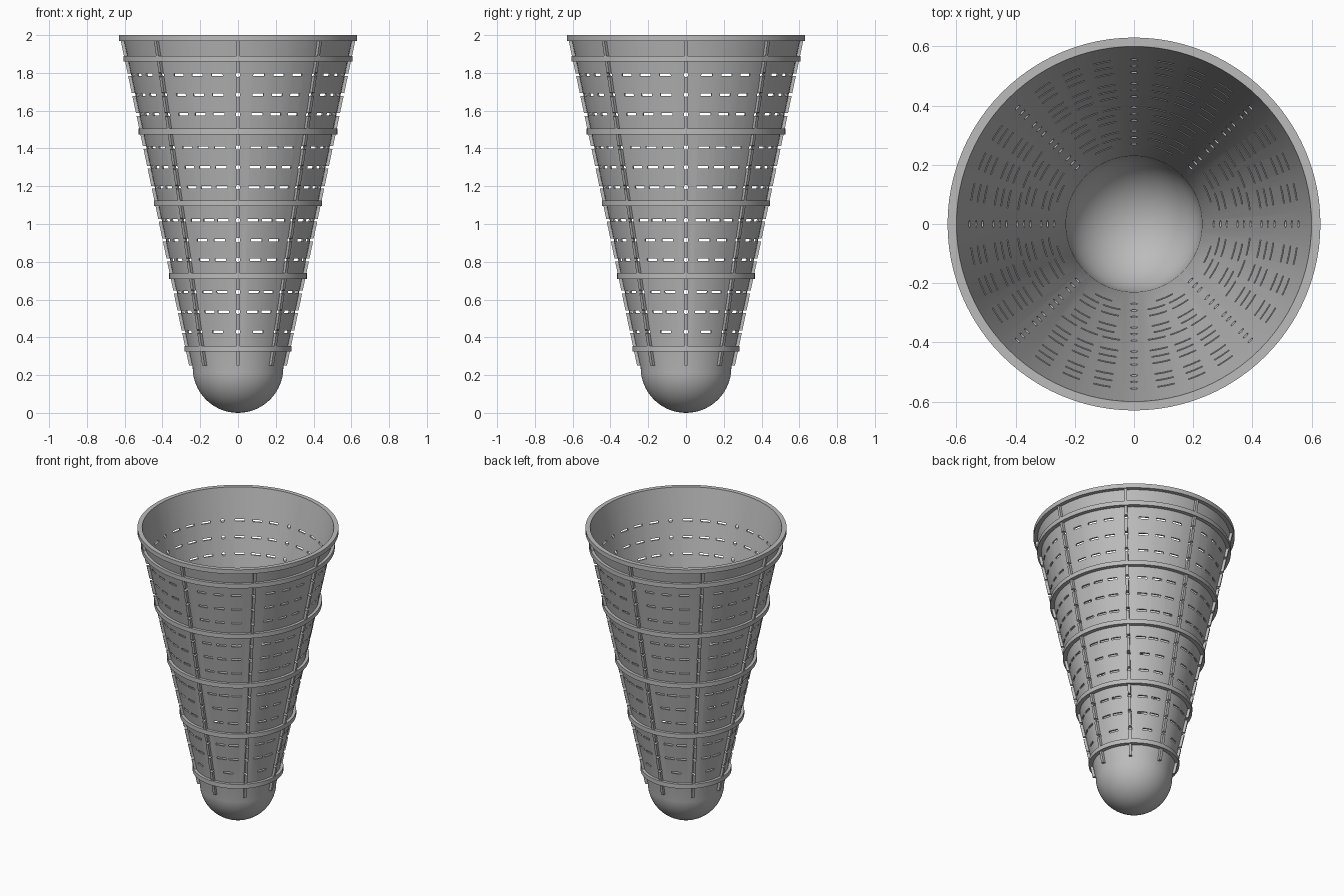
import bpy
import bmesh
import math
from mathutils import Matrix, Vector

if "Cube" in bpy.data.objects:
    bpy.data.objects.remove(bpy.data.objects["Cube"], do_unlink=True)

SEG = 96
BASE = 0.24                        # dome radius and height where the cone starts
SLOPE = (0.61 - BASE) / (2 - BASE)
WALL = 0.01

grey = bpy.data.materials.new("grey plastic")
grey.use_nodes = True
grey.diffuse_color = (0.5, 0.5, 0.5, 1)
grey.node_tree.nodes["Principled BSDF"].inputs["Base Color"].default_value = (0.5, 0.5, 0.5, 1)


def radius(z):
    """Outer radius of the cone wall."""
    return BASE + SLOPE * (z - BASE)


def finish(name, bm):
    bmesh.ops.recalc_face_normals(bm, faces=bm.faces)
    mesh = bpy.data.meshes.new(name)
    bm.to_mesh(mesh)
    bm.free()
    mesh.materials.append(grey)
    obj = bpy.data.objects.new(name, mesh)
    bpy.context.collection.objects.link(obj)
    return obj


def lathe(name, profile, closed=False):
    """Revolve (r, z) points about the z axis."""
    bm = bmesh.new()
    verts = [bm.verts.new((r, 0, z)) for r, z in profile]
    pairs = list(zip(verts, verts[1:]))
    if closed:
        pairs.append((verts[-1], verts[0]))
    edges = [bm.edges.new(p) for p in pairs]
    bmesh.ops.spin(bm, geom=verts + edges, axis=(0, 0, 1), cent=(0, 0, 0),
                   angle=math.tau, steps=SEG, use_merge=True)
    bmesh.ops.remove_doubles(bm, verts=bm.verts, dist=0.0001)
    return finish(name, bm)


def smooth(obj):
    bpy.ops.object.select_all(action='DESELECT')
    obj.select_set(True)
    bpy.context.view_layer.objects.active = obj
    bpy.ops.object.shade_smooth_by_angle(angle=math.radians(10))


def cut(obj, cutter):
    mod = obj.modifiers.new("slots", 'BOOLEAN')
    mod.operation = 'DIFFERENCE'
    mod.solver = 'EXACT'
    mod.object = cutter
    bpy.ops.object.select_all(action='DESELECT')
    obj.select_set(True)
    bpy.context.view_layer.objects.active = obj
    bpy.ops.object.modifier_apply(modifier=mod.name)


def arc(r, start, end, steps=14):
    """Points of the round bottom, as (r, z)."""
    for i in range(steps + 1):
        a = math.radians(start + (end - start) * i / steps)
        yield (max(0, r * math.cos(a)), BASE + r * math.sin(a))


# Basket shell: round bottom, thin cone wall and thick top rim
profile = list(arc(BASE, -90, 0))
profile += [(radius(1.97), 1.97), (0.63, 1.97), (0.63, 2), (0.6, 2)]
profile += list(arc(BASE - WALL, 0, -90))
shell = lathe("basket_shell", profile)

# Slots: round holes at the ribs, horizontal slits between them
tiers = [0.43, 0.81, 1.195, 1.58]
bm = bmesh.new()
for tier in tiers:
    for row in range(3):
        z = tier + row * 0.105
        r = radius(z)
        slits = 1 if r < 0.29 else 2 if r < 0.39 else 3
        for sector in range(8):
            for k in range(slits + 1):
                angle = math.radians(45 * (sector + k / (slits + 1)))
                place = (Matrix.Rotation(angle, 4, 'Z')
                         @ Matrix.Translation((r, 0, z)))
                if k == 0:
                    bmesh.ops.create_cone(
                        bm, cap_ends=True, segments=12, radius1=0.012,
                        radius2=0.012, depth=0.08,
                        matrix=place @ Matrix.Rotation(math.pi / 2, 4, 'Y'))
                else:
                    size = Matrix.Diagonal((0.08, 0.06, 0.013, 1))
                    bmesh.ops.create_cube(bm, size=1, matrix=place @ size)
cutter = finish("slot_cutter", bm)
cutter.hide_render = True

# Eight ribs running up the wall
ribs = []
for i in range(8):
    bm = bmesh.new()
    low, high = 0.25, 1.972
    corners = [(radius(low) - 0.005, low), (radius(low) + 0.017, low),
               (radius(high) + 0.017, high), (radius(high) - 0.005, high)]
    face = bm.faces.new([bm.verts.new((r, -0.009, z)) for r, z in corners])
    side = bmesh.ops.extrude_face_region(bm, geom=[face])
    moved = [g for g in side["geom"] if isinstance(g, bmesh.types.BMVert)]
    bmesh.ops.translate(bm, verts=moved, vec=Vector((0, 0.018, 0)))
    bmesh.ops.rotate(bm, verts=bm.verts, cent=(0, 0, 0),
                     matrix=Matrix.Rotation(i * math.pi / 4, 3, 'Z'))
    ribs.append(finish(f"rib_{i + 1}", bm))

for part in [shell] + ribs:
    cut(part, cutter)
bpy.data.objects.remove(cutter, do_unlink=True)
smooth(shell)

# Hoops round the wall between the tiers
for i, z in enumerate([0.34, 0.725, 1.11, 1.49, 1.875]):
    inner, outer = radius(z) - 0.004, radius(z) + 0.023
    hoop = lathe(f"hoop_{i + 1}", [(inner, z - 0.015), (outer, z - 0.015),
                                   (outer, z + 0.015), (inner, z + 0.015)], True)
    smooth(hoop)
